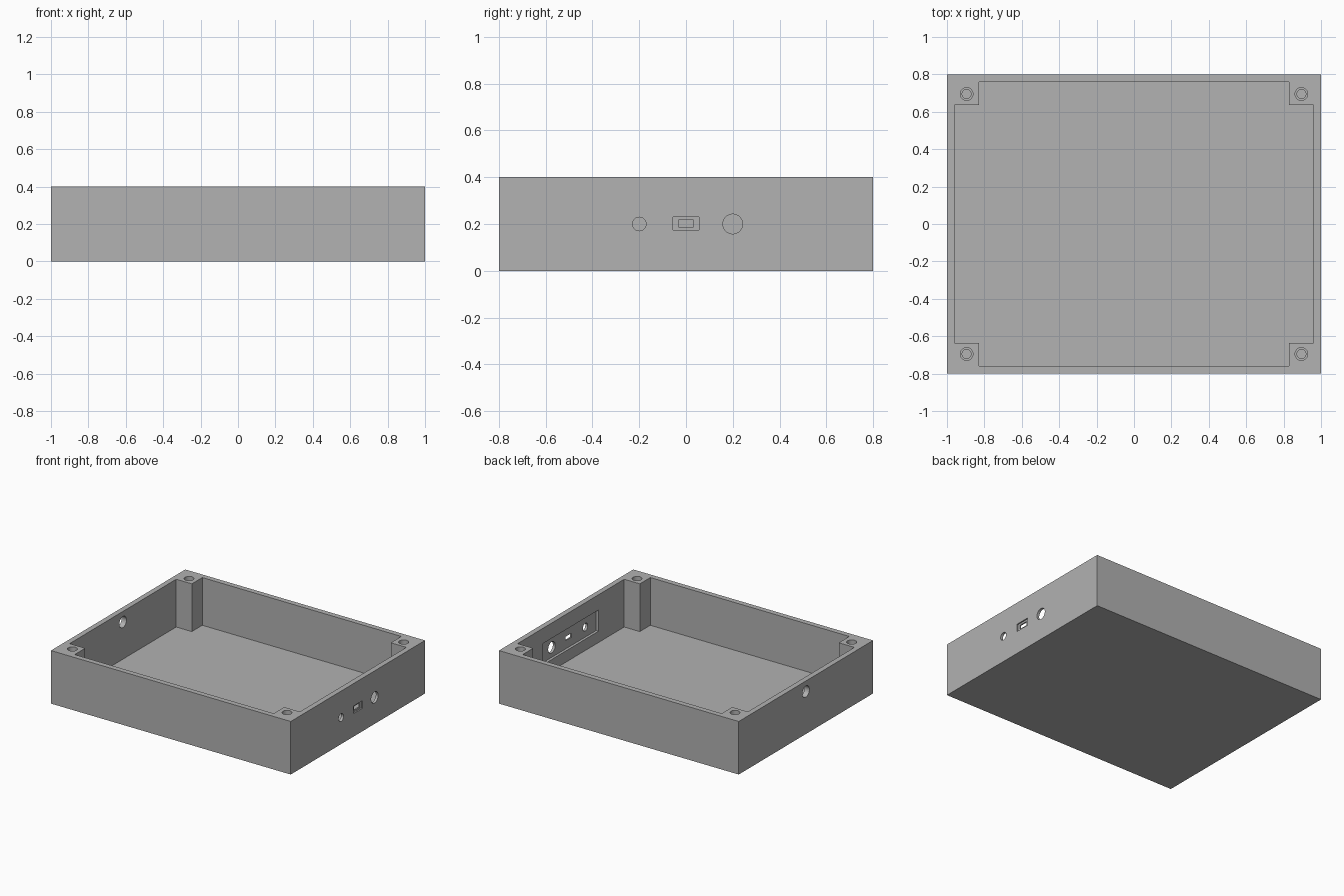
import bpy
import bmesh
from math import radians
from mathutils import Matrix, Vector

old = bpy.data.objects.get("Cube")
if old:
    bpy.data.objects.remove(old, do_unlink=True)

# Overall sizes
LENGTH, WIDTH, HEIGHT = 2.0, 1.6, 0.4
WALL, FLOOR = 0.04, 0.04
POST_X, POST_Y = 0.83, 0.635
SCREW_X, SCREW_Y = 0.895, 0.695
PORT_Z = 0.2

grey = bpy.data.materials.new("plain_grey")
grey.use_nodes = True
colour = (0.445, 0.445, 0.445, 1)
grey.diffuse_color = colour
grey.node_tree.nodes["Principled BSDF"].inputs["Base Color"].default_value = colour


def make_object(name, bm):
    bmesh.ops.recalc_face_normals(bm, faces=bm.faces)
    mesh = bpy.data.meshes.new(name)
    bm.to_mesh(mesh)
    bm.free()
    mesh.materials.append(grey)
    obj = bpy.data.objects.new(name, mesh)
    bpy.context.collection.objects.link(obj)
    return obj


def box(name, centre, size):
    bm = bmesh.new()
    matrix = Matrix.Translation(centre) @ Matrix.Diagonal((*size, 1))
    bmesh.ops.create_cube(bm, size=1, matrix=matrix)
    return make_object(name, bm)


def cylinder(name, centre, radius, depth, axis="Z"):
    bm = bmesh.new()
    turn = Matrix.Rotation(radians(90), 4, "Y") if axis == "X" else Matrix()
    bmesh.ops.create_cone(bm, cap_ends=True, segments=48, radius1=radius,
                          radius2=radius, depth=depth,
                          matrix=Matrix.Translation(centre) @ turn)
    return make_object(name, bm)


def cavity_cutter():
    # Rectangle with notched corners, which leaves the four posts standing
    ix, iy = LENGTH / 2 - WALL, WIDTH / 2 - WALL
    corner = [(ix, POST_Y), (POST_X, POST_Y), (POST_X, iy)]
    outline = []
    for sx, sy in ((1, 1), (-1, 1), (-1, -1), (1, -1)):
        points = [(sx * x, sy * y) for x, y in corner]
        outline += points if sx * sy > 0 else points[::-1]
    bm = bmesh.new()
    face = bm.faces.new([bm.verts.new((x, y, FLOOR)) for x, y in outline])
    top = bmesh.ops.extrude_face_region(bm, geom=[face])["geom"]
    bmesh.ops.translate(bm, vec=Vector((0, 0, HEIGHT)),
                        verts=[v for v in top if isinstance(v, bmesh.types.BMVert)])
    return make_object("cavity_cutter", bm)


def cut(target, cutter):
    mod = target.modifiers.new("cut", "BOOLEAN")
    mod.operation = "DIFFERENCE"
    mod.solver = "EXACT"
    mod.object = cutter
    bpy.context.view_layer.objects.active = target
    bpy.ops.object.modifier_apply(modifier=mod.name)
    bpy.data.objects.remove(cutter, do_unlink=True)


# Open tray with corner posts
tray = box("enclosure_tray", (0, 0, HEIGHT / 2), (LENGTH, WIDTH, HEIGHT))
cut(tray, cavity_cutter())

# Stepped screw holes in the posts
for sx in (-1, 1):
    for sy in (-1, 1):
        x, y = sx * SCREW_X, sy * SCREW_Y
        cut(tray, cylinder("screw_hole", (x, y, HEIGHT), 0.024, 0.4))
        cut(tray, cylinder("screw_counterbore", (x, y, HEIGHT), 0.034, 0.1))

# Thinned panel on the inside of the connector wall
cut(tray, box("panel_recess", (0.93, 0, PORT_Z + 0.005), (0.1, 0.66, 0.16)))

# Round connector holes
for y, radius in ((-0.2, 0.029), (0.2, 0.042)):
    cut(tray, cylinder("round_port", (1, y, PORT_Z), radius, 0.2, "X"))

# Rectangular connector slot with a shallow outer step
cut(tray, box("slot_port", (1, 0, PORT_Z + 0.002), (0.2, 0.066, 0.03)))
cut(tray, box("slot_step", (1.04, 0, PORT_Z + 0.002), (0.1, 0.11, 0.057)))

# Cable hole in the opposite wall
cut(tray, cylinder("cable_hole", (-1, 0, 0.32), 0.042, 0.2, "X"))

# Smooth bores, crisp edges
bpy.ops.object.select_all(action="DESELECT")
tray.select_set(True)
bpy.context.view_layer.objects.active = tray
bpy.ops.object.shade_smooth_by_angle(angle=radians(30))
